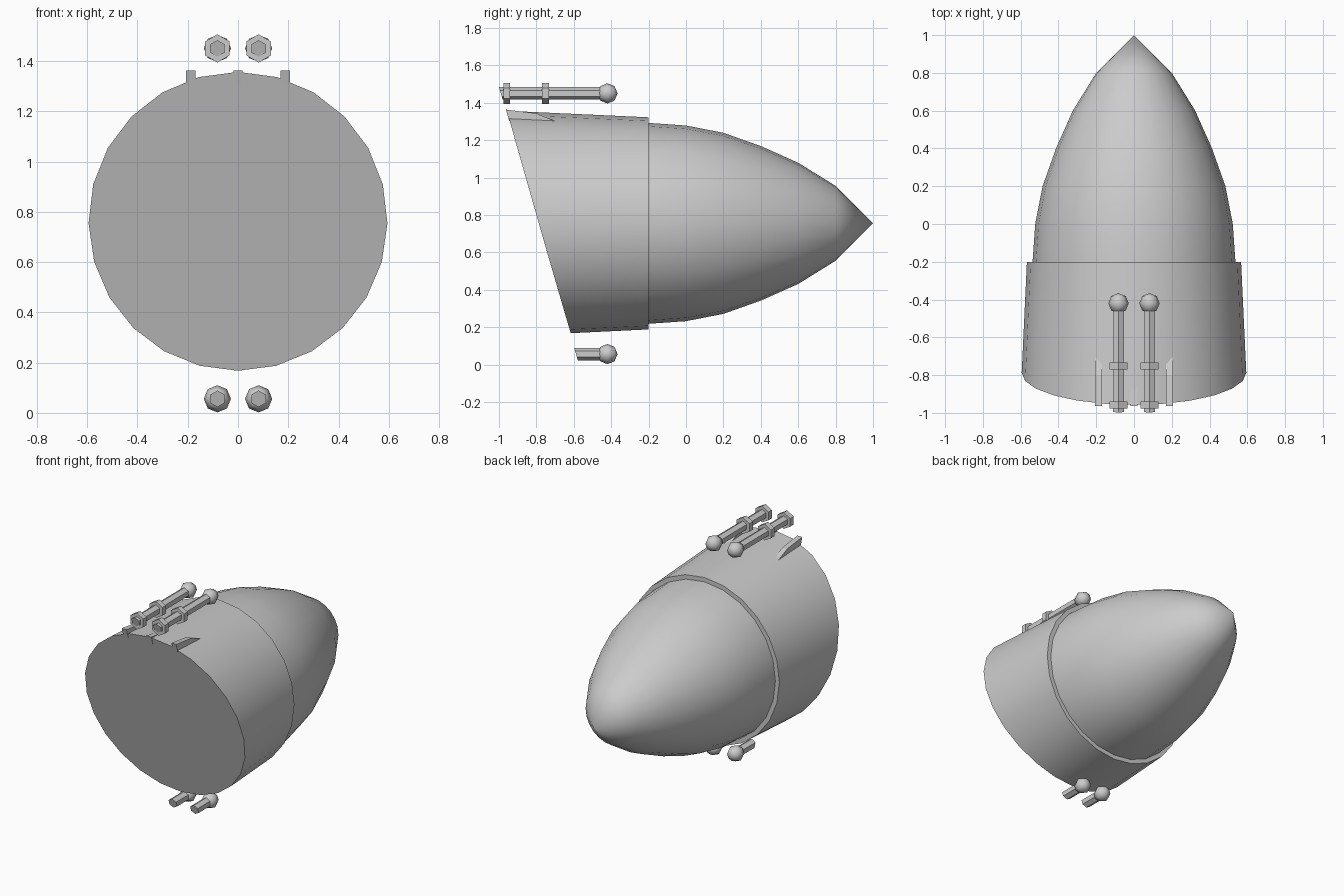
import bpy, bmesh, math

if "Cube" in bpy.data.objects:
    bpy.data.objects.remove(bpy.data.objects["Cube"])

grey = bpy.data.materials.new("plain_grey")
grey.diffuse_color = (0.6, 0.6, 0.6, 1)
grey.use_nodes = True
grey.node_tree.nodes["Principled BSDF"].inputs["Base Color"].default_value = grey.diffuse_color

AXIS_Z = 0.755    # height of the hull axis
SLANT = -0.287    # y change per unit height on slanted front cuts


def finish(name, bm, smooth=None):
    bmesh.ops.recalc_face_normals(bm, faces=bm.faces)
    mesh = bpy.data.meshes.new(name)
    bm.to_mesh(mesh)
    bm.free()
    mesh.materials.append(grey)
    ob = bpy.data.objects.new(name, mesh)
    bpy.context.collection.objects.link(ob)
    if smooth:
        bpy.ops.object.select_all(action='DESELECT')
        ob.select_set(True)
        bpy.context.view_layer.objects.active = ob
        bpy.ops.object.shade_smooth_by_angle(angle=math.radians(smooth))
    return ob


def lathe(name, cx, cz, profile, sides, slant=0.0, taper=0.0, smooth=None):
    """Rings along y from (y, radius) pairs; the first ring may be slanted."""
    bm = bmesh.new()
    rings = []
    for i, (y, r) in enumerate(profile):
        if r == 0:
            rings.append([bm.verts.new((cx, y, cz))])
            continue
        ring = []
        for s in range(sides):
            a = 2 * math.pi * s / sides
            k = slant if i == 0 else 0
            dy = k * r * math.cos(a)
            rr = r - taper * dy if i == 0 else r
            ring.append(bm.verts.new((cx + rr * math.sin(a), y + dy, cz + rr * math.cos(a))))
        rings.append(ring)
    for a, b in zip(rings, rings[1:]):
        for s in range(sides):
            t = (s + 1) % sides
            if len(b) == 1:
                bm.faces.new((a[s], a[t], b[0]))
            elif len(a) == 1:
                bm.faces.new((a[0], b[t], b[s]))
            else:
                bm.faces.new((a[s], a[t], b[t], b[s]))
    for end in (rings[0], rings[-1]):
        if len(end) > 1:
            bm.faces.new(end)
    return finish(name, bm, smooth)


# Pointed nose
lathe("nose_cone", 0, AXIS_Z,
      [(-0.3, 0.54), (-0.2, 0.537), (0, 0.523), (0.2, 0.484), (0.4, 0.413),
       (0.6, 0.324), (0.8, 0.2), (1.0, 0)], 24, smooth=30)

# Slant-cut collar
lathe("collar", 0, AXIS_Z, [(-0.787, 0.5945), (-0.2, 0.567)], 24,
      slant=SLANT, taper=0.042, smooth=30)

# Fins on top of the collar
for label, x in (("left", -0.188), ("centre", 0), ("right", 0.188)):
    bm = bmesh.new()
    outline = [(-0.963, 1.363), (-0.8, 1.343), (-0.7, 1.302), (-0.945, 1.302)]
    face = bm.faces.new([bm.verts.new((x - 0.018, y, z)) for y, z in outline])
    ext = bmesh.ops.extrude_face_region(bm, geom=[face])
    bmesh.ops.translate(bm, vec=(0.036, 0, 0),
                        verts=[g for g in ext["geom"] if isinstance(g, bmesh.types.BMVert)])
    finish(label + "_fin", bm)

# Rods with ball ends, upper ones carrying hexagonal rings
for side, x in (("left", -0.082), ("right", 0.082)):
    for level, z, y0 in (("upper", 1.45, -0.99), ("lower", 0.056, -0.588)):
        lathe(f"{level}_{side}_rod", x, z, [(y0, 0.033), (-0.42, 0.033)], 6, slant=SLANT)
        R = 0.054
        ball = [(-0.42 - R * math.cos(math.pi * i / 4),
                 R * math.sin(math.pi * i / 4) if 0 < i < 4 else 0) for i in range(5)]
        lathe(f"{level}_{side}_ball", x, z, ball, 8, smooth=60)
    for n, y in enumerate((-0.977, -0.77)):
        lathe(f"{side}_ring_{n + 1}", x, 1.45, [(y, 0.056), (y + 0.037, 0.056)], 6)
